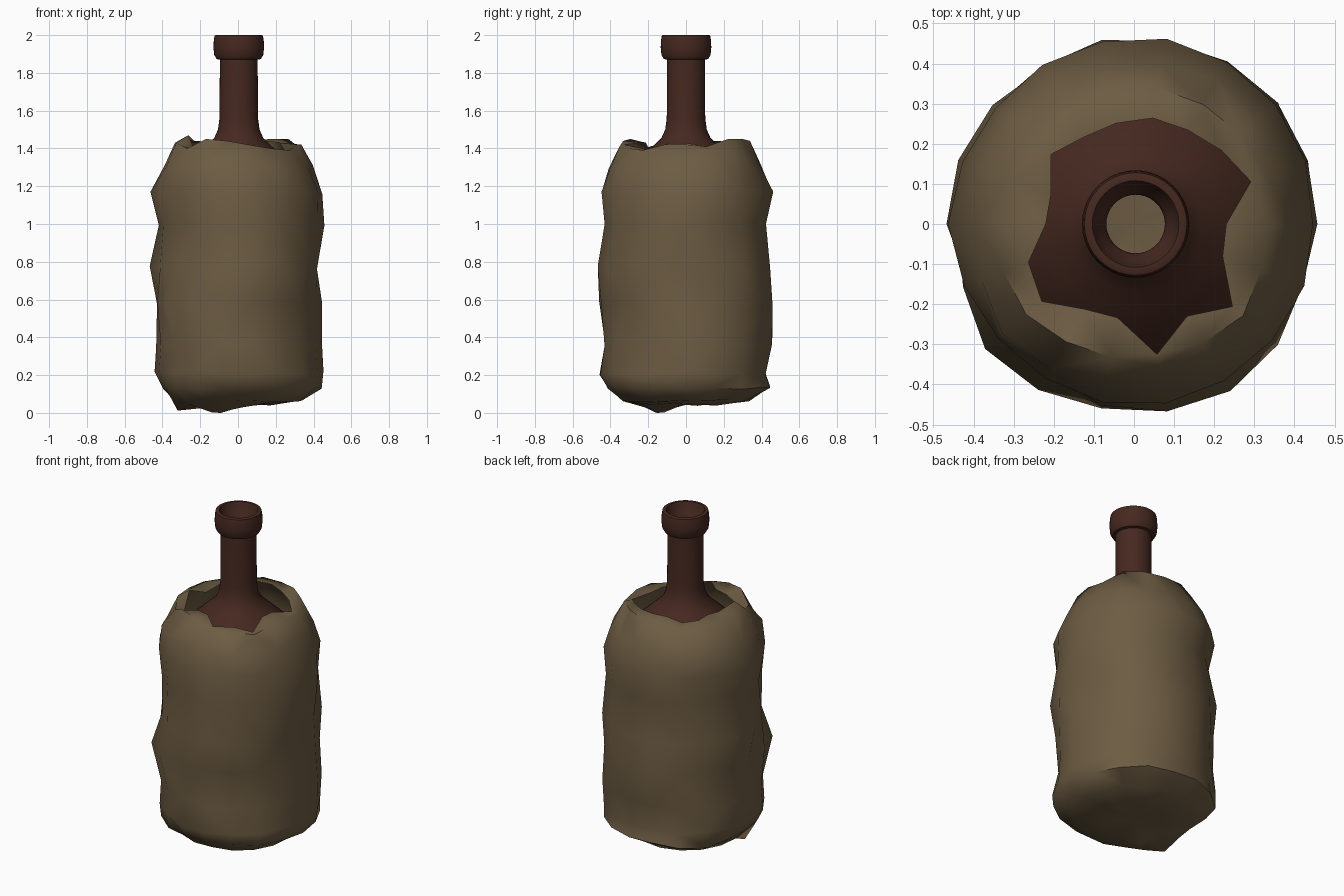
import bpy, bmesh, math, random

random.seed(7)
cube = bpy.data.objects.get("Cube")
if cube:
    bpy.data.objects.remove(cube, do_unlink=True)


def material(name, rgb):
    m = bpy.data.materials.new(name)
    m.use_nodes = True
    m.diffuse_color = (*rgb, 1)
    bsdf = m.node_tree.nodes["Principled BSDF"]
    bsdf.inputs["Base Color"].default_value = (*rgb, 1)
    bsdf.inputs["Roughness"].default_value = 0.8
    return m


def finish(bm, name, mat, angle):
    mesh = bpy.data.meshes.new(name)
    bm.to_mesh(mesh)
    bm.free()
    ob = bpy.data.objects.new(name, mesh)
    bpy.context.collection.objects.link(ob)
    mesh.materials.append(mat)
    bpy.ops.object.select_all(action="DESELECT")
    ob.select_set(True)
    bpy.context.view_layer.objects.active = ob
    bpy.ops.object.shade_smooth_by_angle(angle=math.radians(angle))
    return ob


def ring(bm, n, point):
    return [bm.verts.new(point(i, i * math.tau / n)) for i in range(n)]


def bridge(bm, low, high):
    n = len(low)
    for i in range(n):
        j = (i + 1) % n
        bm.faces.new((low[i], low[j], high[j], high[i]))


def polar(r, a, z):
    return (r * math.cos(a), r * math.sin(a), z)


paper = material("brown paper", (0.152, 0.107, 0.056))
glass = material("dark brown glass", (0.06, 0.0215, 0.014))

# Bottle: open body, shoulder, neck, rounded lip and hollow throat
profile = [(0.37, 0.2), (0.38, 0.26), (0.38, 1.12), (0.365, 1.2), (0.325, 1.27),
           (0.22, 1.37), (0.165, 1.42), (0.13, 1.455), (0.11, 1.5), (0.102, 1.56),
           (0.1, 1.87), (0.117, 1.873), (0.13, 1.895), (0.134, 1.935),
           (0.132, 1.975), (0.128, 1.997), (0.122, 2.0), (0.108, 2.0),
           (0.102, 1.985), (0.096, 1.95), (0.08, 1.93), (0.073, 1.9), (0.073, 1.6)]
bm = bmesh.new()
rings = [ring(bm, 40, lambda i, a: polar(r, a, z)) for r, z in profile]
for low, high in zip(rings, rings[1:]):
    bridge(bm, low, high)
bottle = finish(bm, "bottle", glass, 40)
bottle.location.x = 0.004

# Paper bag: each level has a height and eight radii, counter-clockwise from +x
levels = [(0.13, (.44, .46, .45, .455, .40, .43, .41, .45)),
          (0.21, (.45, .462, .42, .458, .44, .44, .465, .455)),
          (0.36, (.445, .47, .455, .445, .435, .435, .44, .42)),
          (0.58, (.445, .46, .47, .445, .43, .49, .455, .44)),
          (0.77, (.415, .47, .44, .458, .465, .412, .475, .475)),
          (1.0, (.46, .45, .425, .415, .415, .43, .44, .43)),
          (1.17, (.445, .468, .465, .452, .46, .435, .455, .448)),
          (1.3, (.395, .43, .395, .42, .39, .425, .41, .405))]
rim_radius = [.23, .31, .285, .27, .268, .255, .25, .27, .22,
              .22, .28, .30, .245, .237, .33, .265, .32, .235]
rim_height = [1.43, 1.41, 1.43, 1.44, 1.45, 1.45, 1.42, 1.44, 1.44,
              1.43, 1.47, 1.39, 1.43, 1.43, 1.42, 1.40, 1.39, 1.43]
fold_height = [1.42, 1.40, 1.45, 1.45, 1.44, 1.44, 1.42, 1.42, 1.43,
               1.43, 1.43, 1.40, 1.45, 1.44, 1.41, 1.40, 1.39, 1.42]
SIDES = len(rim_radius)


def crumple(radii, z):
    def point(i, a):
        k = a / (math.pi / 4)
        t = k % 1
        r = radii[int(k) % 8] * (1 - t) + radii[(int(k) + 1) % 8] * t
        r += random.uniform(-0.004, 0.006)
        return polar(r, a, z + random.uniform(-0.012, 0.012))
    return point


def underside(r, z):
    # The floor hangs down around two crumpled corners
    def point(i, a):
        x, y, _ = polar(r, a, z)
        sag = sum(math.exp(-((x - cx) ** 2 + (y + 0.15) ** 2) / 0.008) for cx in (-0.32, -0.09))
        return (x, y, max(0, z - 0.055 * sag + random.uniform(-0.008, 0.008)))
    return point


bm = bmesh.new()
rings = [ring(bm, SIDES, underside(0.18, 0.045)), ring(bm, SIDES, underside(0.34, 0.065))]
rings += [ring(bm, SIDES, crumple(radii, z)) for z, radii in levels]
# Folded top edge and the torn rim inside it
rings.append(ring(bm, SIDES, lambda i, a: polar(0.285 + 0.22 * rim_radius[i], a, fold_height[i])))
rings.append(ring(bm, SIDES, lambda i, a: polar(rim_radius[i], a, rim_height[i])))
for low, high in zip(rings, rings[1:]):
    bridge(bm, low, high)
centre = bm.verts.new((0, 0, 0.05))
for i in range(SIDES):
    bm.faces.new((centre, rings[0][(i + 1) % SIDES], rings[0][i]))
bmesh.ops.triangulate(bm, faces=bm.faces[:])
bmesh.ops.recalc_face_normals(bm, faces=bm.faces[:])
finish(bm, "paper_bag", paper, 60)
